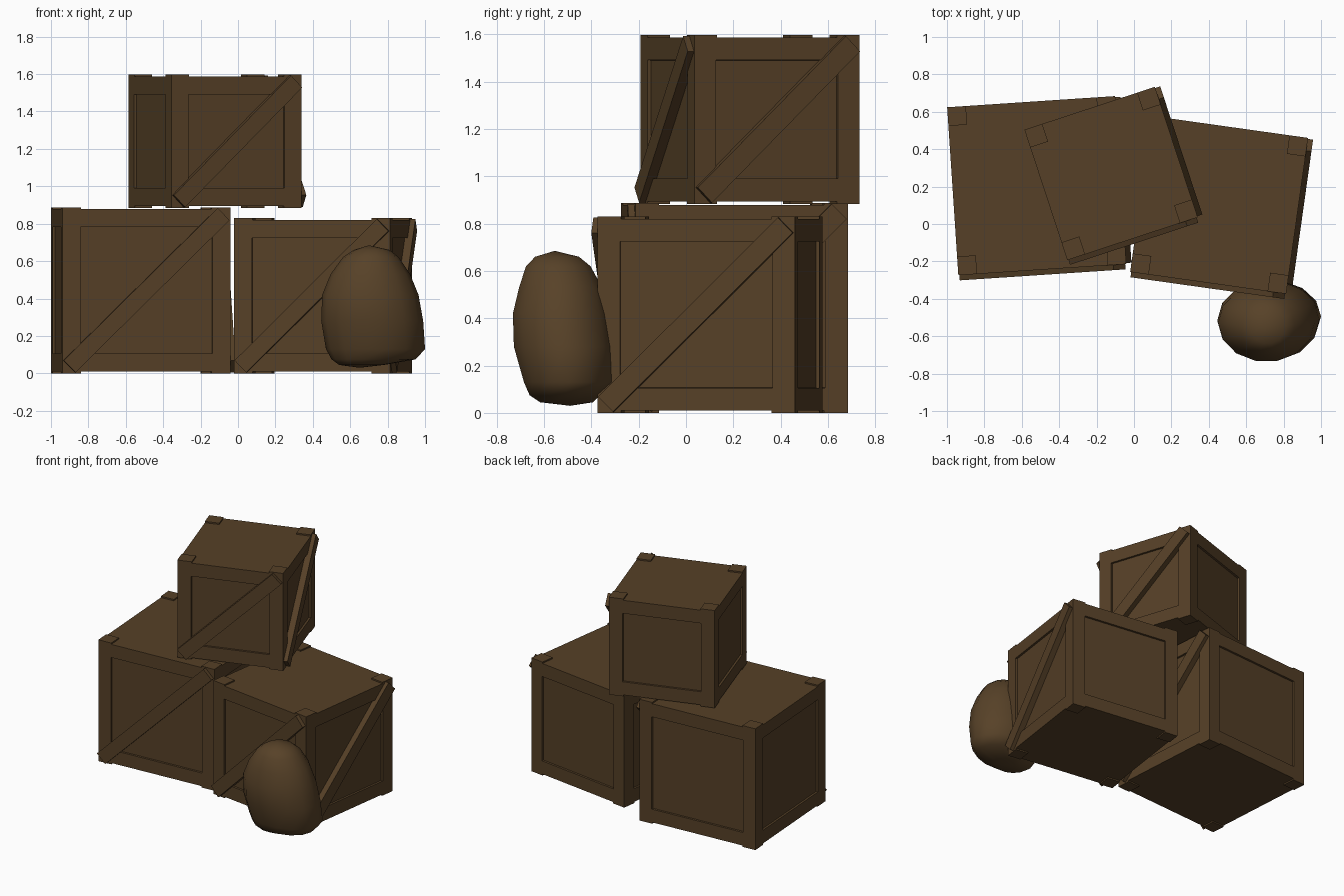
import bpy, bmesh, math
from mathutils import Matrix, Vector

if "Cube" in bpy.data.objects:
    bpy.data.objects.remove(bpy.data.objects["Cube"])


def material(name, rgb):
    m = bpy.data.materials.new(name)
    m.diffuse_color = (*rgb, 1)
    m.use_nodes = True
    m.node_tree.nodes["Principled BSDF"].inputs["Base Color"].default_value = m.diffuse_color
    return m


WOOD = material("dark_brown_wood", (0.092, 0.051, 0.020))
CLOTH = material("brown_sack_cloth", (0.096, 0.054, 0.021))


def make_object(name, bm, mat, matrix=Matrix()):
    bmesh.ops.recalc_face_normals(bm, faces=bm.faces[:])
    mesh = bpy.data.meshes.new(name)
    bm.to_mesh(mesh)
    bm.free()
    mesh.materials.append(mat)
    ob = bpy.data.objects.new(name, mesh)
    ob.matrix_world = matrix
    bpy.context.collection.objects.link(ob)
    return ob


def add_box(bm, size, center, rot=Matrix()):
    m = Matrix.Translation(center) @ rot @ Matrix.Diagonal((*size, 1))
    bmesh.ops.create_cube(bm, size=1, matrix=m)


def crate(name, x, y, z, w, h, degrees):
    place = Matrix.Translation((x, y, z)) @ Matrix.Rotation(math.radians(degrees), 4, 'Z')
    cap, frame, depth = 0.01, 0.096, 0.015

    # body with a recessed panel on each of its four sides
    bm = bmesh.new()
    add_box(bm, (w, w, h - 2 * cap), (0, 0, h / 2))
    bm.normal_update()
    sides = [f for f in bm.faces if abs(f.normal.z) < 0.5]
    bmesh.ops.inset_individual(bm, faces=sides, thickness=frame, use_even_offset=True)
    bm.normal_update()
    bmesh.ops.inset_individual(bm, faces=sides, thickness=0.0005, depth=-depth)
    make_object(name + "_body", bm, WOOD, place)

    # corner post ends standing proud at the top and bottom
    bm = bmesh.new()
    for sx in (-1, 1):
        for sy in (-1, 1):
            for cz in (cap / 2, h - cap / 2):
                add_box(bm, (0.1, 0.1, cap), (sx * (w / 2 - 0.05), sy * (w / 2 - 0.05), cz))
    make_object(name + "_post_ends", bm, WOOD, place)

    # diagonal braces on the front and right sides
    width, out = 0.09, 0.028
    length = math.hypot(w, h) - width - 0.015
    for side, turn in (("front", 0), ("right", 90)):
        bm = bmesh.new()
        add_box(bm, (length, out + depth, width),
                (0, -w / 2 - (out - depth) / 2, h / 2),
                Matrix.Rotation(-math.atan2(h, w), 4, 'Y'))
        make_object(f"{name}_{side}_brace", bm, WOOD,
                    place @ Matrix.Rotation(math.radians(turn), 4, 'Z'))


crate("left_crate", -0.52, 0.205, 0, 0.90, 0.888, 3.8)
crate("right_crate", 0.455, 0.102, 0, 0.842, 0.83, -8)
crate("top_crate", -0.1225, 0.27, 0.884, 0.734, 0.713, 18.2)

# lumpy sack: rings of (z, x min, x max, y min, y max) between two poles
RINGS = [(0.045, 0.54, 0.78, -0.62, -0.39), (0.075, 0.50, 0.95, -0.665, -0.36),
         (0.13, 0.47, 1.00, -0.69, -0.30), (0.28, 0.445, 0.99, -0.733, -0.30),
         (0.42, 0.45, 0.965, -0.737, -0.32), (0.53, 0.495, 0.92, -0.71, -0.35),
         (0.62, 0.56, 0.86, -0.68, -0.40), (0.66, 0.62, 0.81, -0.64, -0.45)]
N = 14
bm = bmesh.new()
loops = []
for z, x0, x1, y0, y1 in RINGS:
    loops.append([bm.verts.new(((x0 + x1) / 2 + (x1 - x0) / 2 * math.cos(a),
                                (y0 + y1) / 2 + (y1 - y0) / 2 * math.sin(a), z))
                  for a in (2 * math.pi * i / N for i in range(N))])
bottom = bm.verts.new((0.65, -0.49, 0.03))
top = bm.verts.new((0.70, -0.555, 0.685))
for i in range(N):
    j = (i + 1) % N
    for lo, hi in zip(loops, loops[1:]):
        bm.faces.new((lo[i], lo[j], hi[j], hi[i]))
    bm.faces.new((bottom, loops[0][j], loops[0][i]))
    bm.faces.new((top, loops[-1][i], loops[-1][j]))
for f in bm.faces:
    f.smooth = True
make_object("sack", bm, CLOTH)
